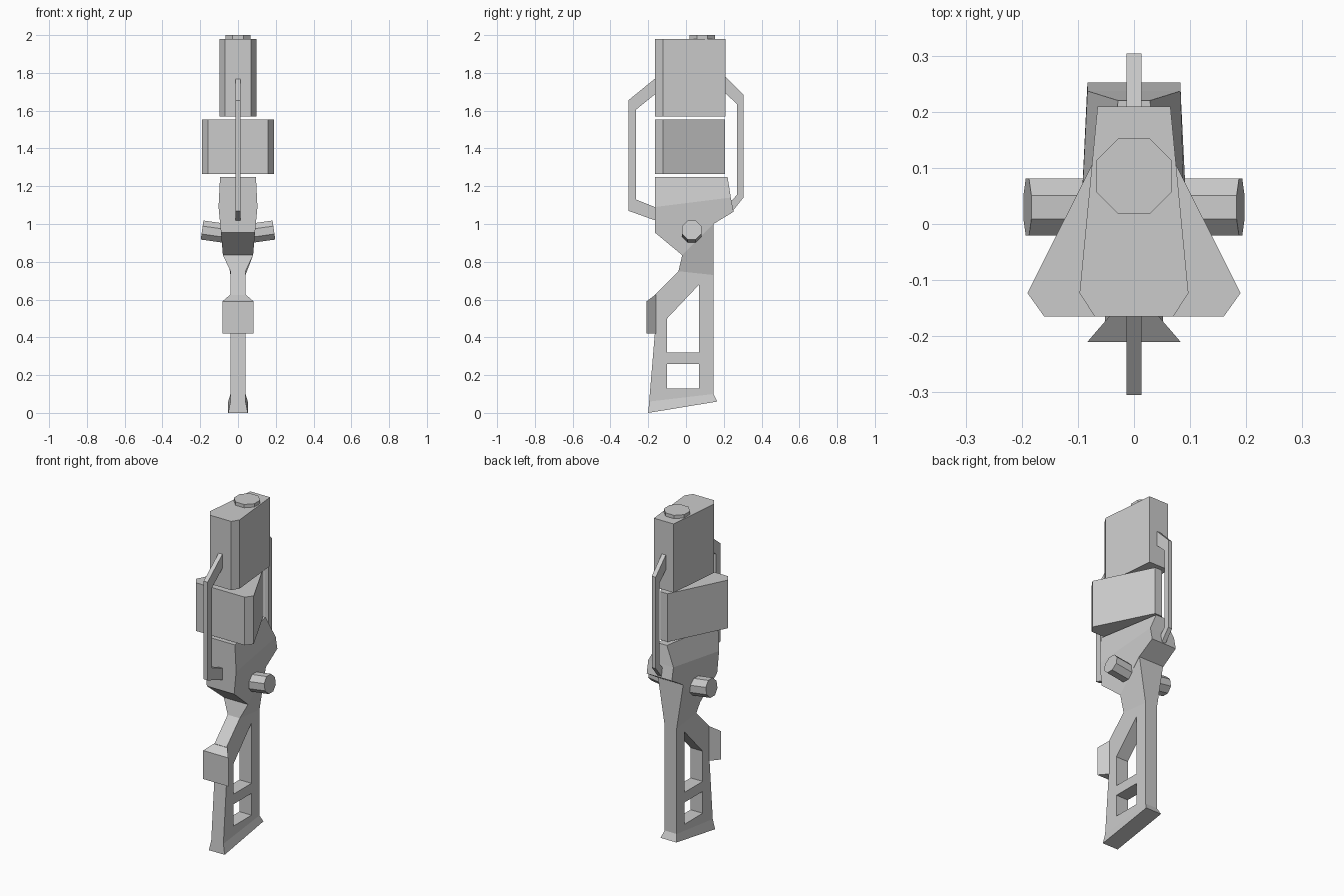
import bpy, bmesh
from math import pi, radians, cos, sin
from mathutils import Matrix

if "Cube" in bpy.data.objects:
    bpy.data.objects.remove(bpy.data.objects["Cube"])


def finish(name, bm):
    bmesh.ops.recalc_face_normals(bm, faces=bm.faces)
    mesh = bpy.data.meshes.new(name)
    bm.to_mesh(mesh)
    bm.free()
    obj = bpy.data.objects.new(name, mesh)
    bpy.context.collection.objects.link(obj)
    return obj


def shell(name, pts, faces):
    """Side panels from (y, z, half width) points, mirrored in x; open edges are bridged."""
    bm = bmesh.new()
    right = [bm.verts.new((w, y, z)) for y, z, w in pts]
    left = [bm.verts.new((-w, y, z)) for y, z, w in pts]
    for f in faces:
        bm.faces.new([right[i] for i in f])
    twin = dict(zip(right, left))
    rim = [tuple(e.verts) for e in bm.edges if len(e.link_faces) == 1]
    for f in faces:
        bm.faces.new([left[i] for i in reversed(f)])
    for a, b in rim:
        bm.faces.new((a, b, twin[b], twin[a]))
    return finish(name, bm)


def side_prism(name, outline, w):
    return shell(name, [(y, z, w) for y, z in outline], [range(len(outline))])


def plan_block(name, half, z0, z1):
    """Upright block from half a plan outline of (half width, y) points."""
    loop = half + [(-x, y) for x, y in reversed(half)]
    bm = bmesh.new()
    face = bm.faces.new([bm.verts.new((x, y, z0)) for x, y in loop])
    ext = bmesh.ops.extrude_face_region(bm, geom=[face])["geom"]
    bmesh.ops.translate(bm, vec=(0, 0, z1 - z0),
                        verts=[v for v in ext if isinstance(v, bmesh.types.BMVert)])
    return finish(name, bm)


def octagon_rod(name, radius, length, matrix):
    bm = bmesh.new()
    bmesh.ops.create_cone(bm, cap_ends=True, segments=8, radius1=radius, radius2=radius,
                          depth=length, matrix=matrix @ Matrix.Rotation(pi / 8, 4, 'Z'))
    return finish(name, bm)


# Two stacked blocks and the end cap
plan_block("upper_block", [(.07, -.165), (.097, -.123), (.065, .209)], 1.57, 1.98)
plan_block("middle_block", [(.16, -.165), (.19, -.123), (.024, .207)], 1.265, 1.552)
octagon_rod("end_cap", .073, .03, Matrix.Translation((0, .085, 1.985)))

# Main body with faceted sides
shell("main_body",
      [(-.165, 1.25, .095), (.22, 1.25, .028), (.237, 1.14, .083), (.252, 1.065, .083),
       (.145, 1.0, .085), (-.02, .835, .08), (-.165, .955, .09), (-.165, 1.09, .103)],
      [(0, 7, 2, 1), (7, 6, 5, 4, 3, 2)])

# Skeleton grip: neck, frame with two openings, flared foot
w = .04
shell("grip_frame",
      [(-.02, .835, .08), (.145, 1.0, .083), (-.04, .75, w), (.145, .73, w),
       (-.165, .625, w), (-.165, .42, w), (-.195, .06, w), (.145, .10, w),
       (-.2, 0, .052), (.165, .06, .052),
       (-.1, .5, w), (.07, .68, w), (.07, .32, w), (-.1, .32, w),
       (-.1, .26, w), (.07, .26, w), (.07, .13, w), (-.1, .13, w)],
      [(0, 2, 3, 1), (2, 4, 10, 11, 3), (4, 5, 13, 10), (5, 6, 17, 14, 13),
       (13, 14, 15, 12), (3, 11, 12, 15, 16, 7), (17, 6, 7, 16), (6, 8, 9, 7)])

# Flared pad on the front of the grip
shell("grip_pad",
      [(-.21, .59, .083), (-.21, .42, .083), (-.16, .42, .04), (-.16, .627, .04)],
      [(0, 1, 2, 3)])

# Thin guard bars, front and back
side_prism("front_guard",
           [(-.16, 1.773), (-.305, 1.655), (-.305, 1.07), (-.16, 1.018),
            (-.16, 1.088), (-.265, 1.13), (-.265, 1.605), (-.16, 1.69)], .013)
side_prism("back_guard",
           [(.2, 1.79), (.304, 1.685), (.304, 1.14), (.24, 1.06),
            (.23, 1.11), (.27, 1.155), (.27, 1.635), (.2, 1.70)], .013)

# Side knobs, tilted slightly upward
tilt, length = radians(8), .2
for side, name in ((1, "right_knob"), (-1, "left_knob")):
    mid = (side * (.19 - cos(tilt) * length / 2), .03, .968 + sin(-tilt) * length / 2)
    octagon_rod(name, .055, length,
                Matrix.Translation(mid) @ Matrix.Rotation(side * (pi / 2 + tilt * -1), 4, 'Y'))
